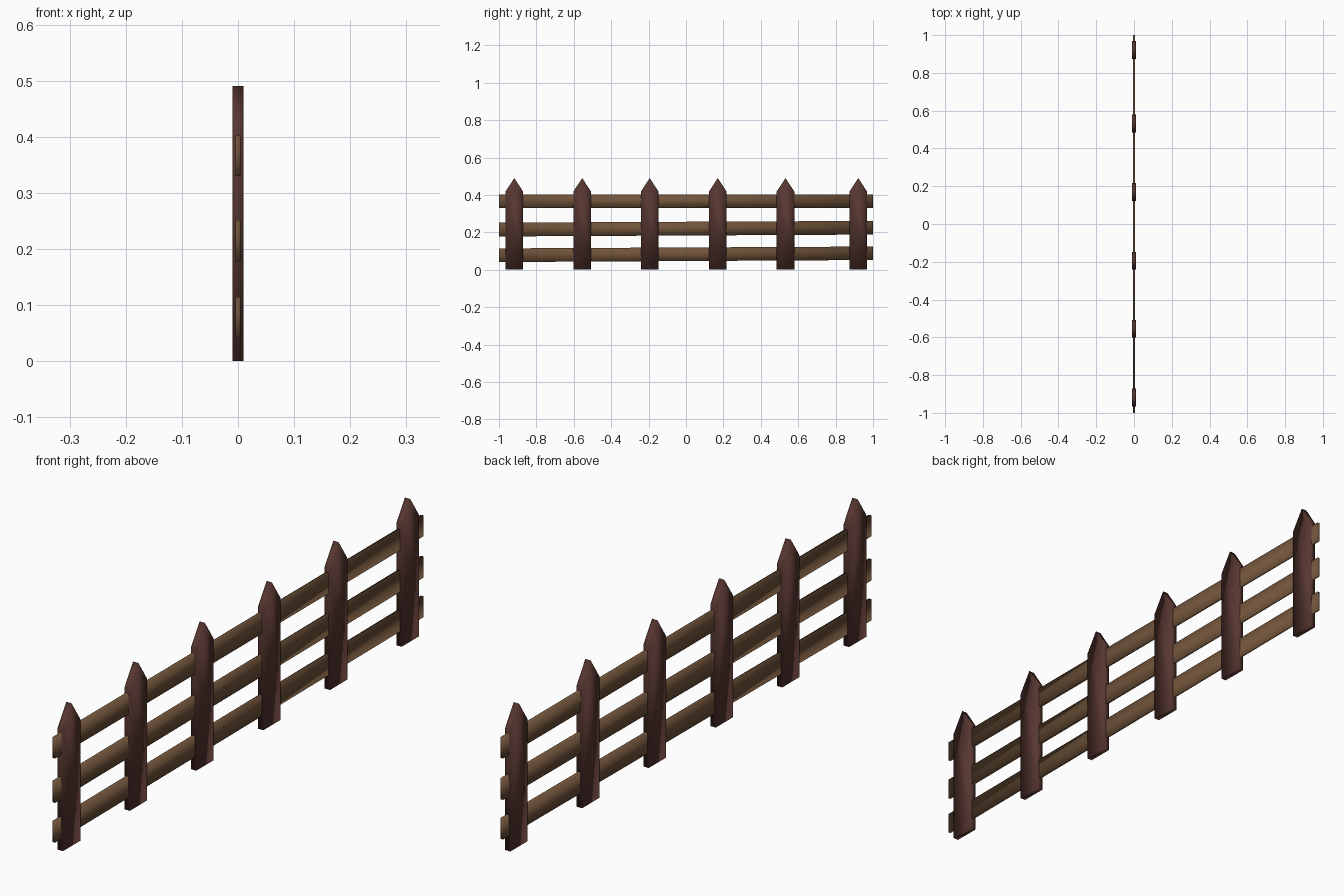
import bpy

if "Cube" in bpy.data.objects:
    bpy.data.objects.remove(bpy.data.objects["Cube"])

def material(name, rgb):
    m = bpy.data.materials.new(name)
    m.diffuse_color = (*rgb, 1)
    m.use_nodes = True
    m.node_tree.nodes["Principled BSDF"].inputs["Base Color"].default_value = m.diffuse_color
    return m

POST = material("dark red brown wood", (0.098, 0.038, 0.031))
RAIL = material("brown wood", (0.165, 0.088, 0.043))

def board(name, profile, half, mat):
    """Extrude a (y, z) outline symmetrically along x, smooth shaded."""
    n = len(profile)
    verts = [(half, y, z) for y, z in profile] + [(-half, y, z) for y, z in profile]
    faces = [tuple(range(n)), tuple(range(2 * n - 1, n - 1, -1))]
    faces += [(i, i + n, (i + 1) % n + n, (i + 1) % n) for i in range(n)]
    me = bpy.data.meshes.new(name)
    me.from_pydata(verts, [], faces)
    me.materials.append(mat)
    me.shade_smooth()
    ob = bpy.data.objects.new(name, me)
    bpy.context.collection.objects.link(ob)
    return ob

# Pointed pickets
w = 0.047
for i, y in enumerate((-0.918, -0.555, -0.194, 0.17, 0.532, 0.921)):
    board(f"picket_{i + 1}",
          [(y - w, 0), (y + w, 0), (y + w, 0.418), (y, 0.49), (y - w, 0.418)],
          0.0102, POST)

# Horizontal rails, the lower two tilted very slightly
for name, bl, br, tr, tl in (("lower_rail", 0.041, 0.052, 0.124, 0.114),
                             ("middle_rail", 0.178, 0.188, 0.261, 0.252),
                             ("upper_rail", 0.330, 0.330, 0.402, 0.402)):
    board(name, [(-1, bl), (1, br), (1, tr), (-1, tl)], 0.0047, RAIL)
